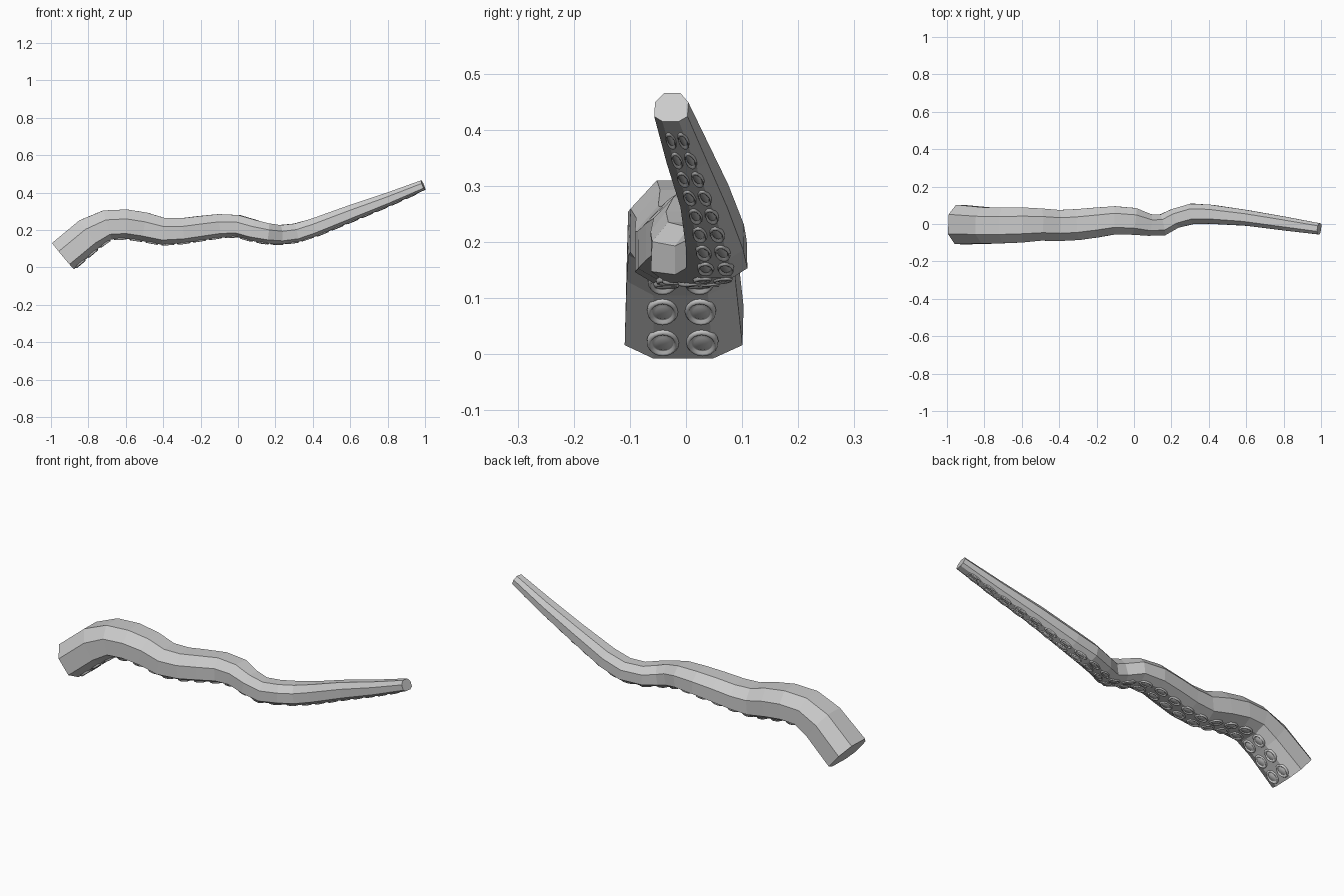
import bpy, bmesh, math
from mathutils import Vector

if "Cube" in bpy.data.objects:
    bpy.data.objects.remove(bpy.data.objects["Cube"])

# rings along the arm: centre x, y, z, half width, half height
RINGS = [(-.935, -.003, .061, .105, .09), (-.795, -.008, .178, .097, .09),
         (-.70, -.008, .227, .095, .08), (-.60, -.005, .232, .094, .078),
         (-.50, -.003, .217, .086, .077), (-.40, -.008, .193, .083, .072),
         (-.30, -.003, .196, .083, .067), (-.20, .008, .21, .08, .065),
         (-.10, .02, .222, .075, .063), (0, .014, .222, .072, .058),
         (.08, -.005, .199, .058, .057), (.15, -.006, .182, .057, .054),
         (.22, .03, .175, .053, .051), (.31, .054, .185, .055, .05),
         (.41, .052, .215, .051, .048), (.60, .033, .288, .042, .043),
         (.80, .003, .363, .037, .035), (.99, -.026, .44, .03, .027)]
# eight-sided section with a flat underside
SECTION = [(.5, 1), (1, .35), (1, -.65), (.5, -1), (-.5, -1), (-1, -.65), (-1, .35), (-.5, 1)]

skin = bpy.data.materials.new("grey skin")
skin.diffuse_color = (.6, .6, .6, 1)
skin.use_nodes = True
skin.node_tree.nodes["Principled BSDF"].inputs["Base Color"].default_value = skin.diffuse_color


def make(name, bm, smooth=False):
    bmesh.ops.recalc_face_normals(bm, faces=bm.faces)
    for f in bm.faces:
        f.smooth = smooth
    me = bpy.data.meshes.new(name)
    bm.to_mesh(me)
    bm.free()
    me.materials.append(skin)
    ob = bpy.data.objects.new(name, me)
    bpy.context.collection.objects.link(ob)
    return ob


# frame of each ring: centre, side, up, forward
pts = [Vector(r[:3]) for r in RINGS]
frames = []
for i, p in enumerate(pts):
    t = (pts[min(i + 1, len(pts) - 1)] - pts[max(i - 1, 0)]).normalized()
    side = Vector((-t.y, t.x, 0)).normalized()
    frames.append((p, side, t.cross(side), t))

# arm
bm = bmesh.new()
loops = []
for (p, s, u, t), r in zip(frames, RINGS):
    loops.append([bm.verts.new(p + s * a * r[3] + u * b * r[4]) for a, b in SECTION])
for A, B in zip(loops, loops[1:]):
    for k in range(8):
        m = (k + 1) % 8
        bm.faces.new((A[k], A[m], B[m], B[k]))
bm.faces.new(loops[0])
bm.faces.new(loops[-1])
make("tentacle_arm", bm)

# suckers: two rows of stretched cups following the underside
CUP = [(1, -.004), (.98, .002), (.88, .006), (.76, .005), (.68, .001), (.62, .0005), (.5, .003)]
N = 20
bottom = [p - u * r[4] for (p, s, u, t), r in zip(frames, RINGS)]
dist = [0]
for a, b in zip(bottom, bottom[1:]):
    dist.append(dist[-1] + (b - a).length)


def sample(d):
    i = max(k for k in range(len(dist) - 1) if dist[k] <= d)
    f = (d - dist[i]) / (dist[i + 1] - dist[i])
    mix = [a.lerp(b, f).normalized() for a, b in zip(frames[i][1:], frames[i + 1][1:])]
    w = RINGS[i][3] * (1 - f) + RINGS[i + 1][3] * f
    return bottom[i].lerp(bottom[i + 1], f), mix[0], mix[1], w


bm = bmesh.new()
PAIRS = 23
step = (dist[-1] - .13) / (PAIRS - 1)
for n in range(PAIRS):
    for sgn in (-1, 1):
        d0 = .045 + n * step
        rows = []
        for r, h in CUP:
            row = []
            for k in range(N):
                a = math.tau * k / N
                p, s, u, w = sample(d0 + .035 * r * math.sin(a))
                off = sgn * .34 * w + .28 * w * r * math.cos(a)
                row.append(bm.verts.new(p + s * off - u * h * (.4 + 6 * w)))
            rows.append(row)
        for A, B in zip(rows, rows[1:]):
            for k in range(N):
                m = (k + 1) % N
                bm.faces.new((A[k], A[m], B[m], B[k]))
        bm.faces.new(rows[-1])
make("suckers", bm, True)
